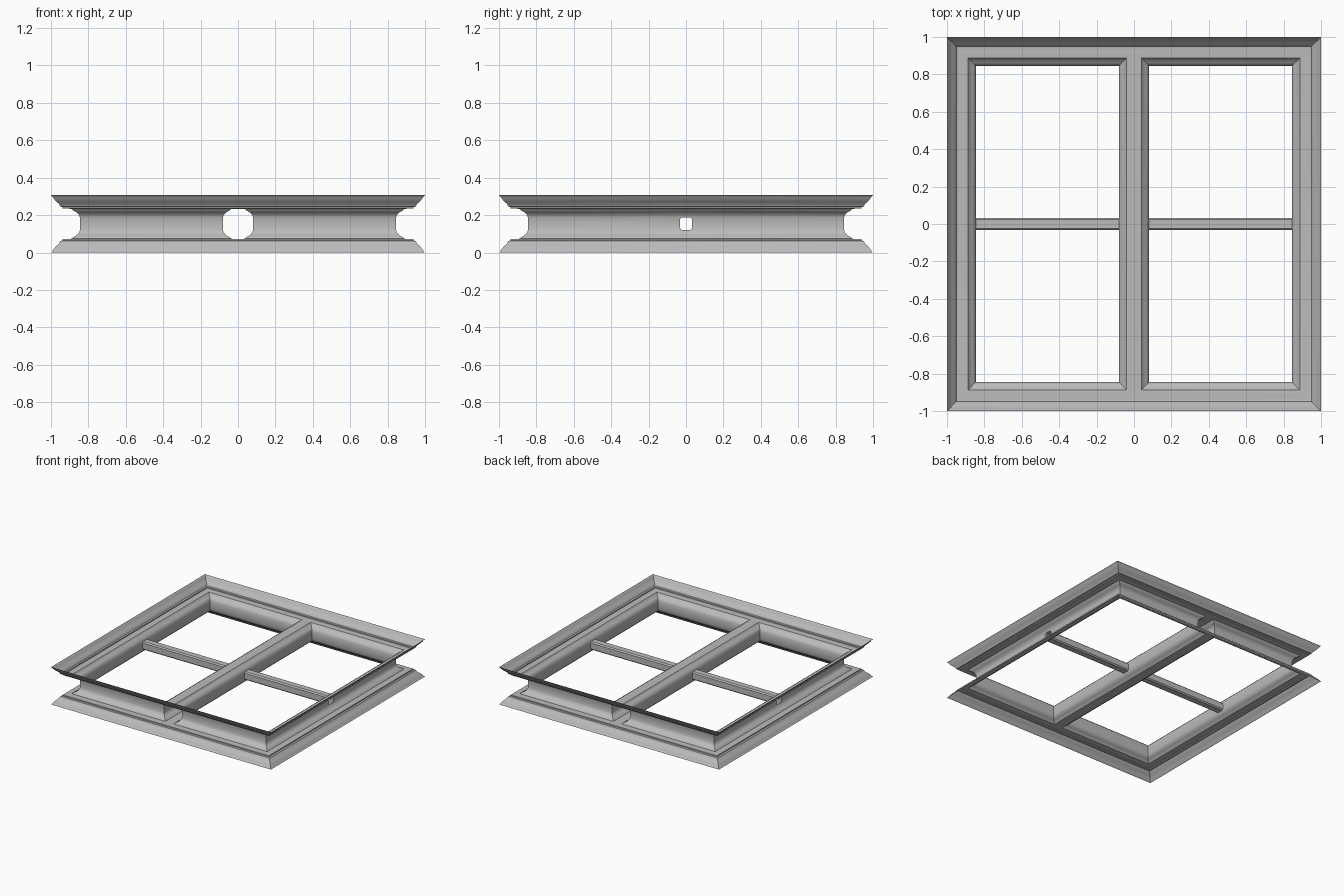
import bpy
import math

if "Cube" in bpy.data.objects:
    bpy.data.objects.remove(bpy.data.objects["Cube"], do_unlink=True)

MID = 0.1535      # mid height of the frame
OPEN = 0.845      # half size of the glazed area
BAR = 0.081       # half width of the mullion
H = 0.033         # half size of the crossbar
LIP = 0.05        # width of the moulding round each pane

gray = bpy.data.materials.new("window gray")
gray.use_nodes = True
color = (0.5, 0.5, 0.5, 1)
gray.diffuse_color = color
gray.node_tree.nodes["Principled BSDF"].inputs["Base Color"].default_value = color


def make(name, verts, faces):
    mesh = bpy.data.meshes.new(name)
    mesh.from_pydata(verts, [], faces)
    mesh.materials.append(gray)
    obj = bpy.data.objects.new(name, mesh)
    bpy.context.collection.objects.link(obj)
    bpy.ops.object.select_all(action="DESELECT")
    obj.select_set(True)
    bpy.context.view_layer.objects.active = obj
    bpy.ops.object.shade_smooth_by_angle(angle=math.radians(35))
    return obj


def loft(loops, skip=lambda band, side: False):
    """Join closed loops of points with quads, facing inward."""
    n = len(loops[0])
    verts = [p for loop in loops for p in loop]
    faces = []
    for band in range(len(loops) - 1):
        for i in range(n):
            if not skip(band, i):
                j, a, b = (i + 1) % n, band * n, (band + 1) * n
                faces.append((b + i, b + j, a + j, a + i))
    return verts, faces


def rect(x0, x1, y, z):
    """Rectangle with extra points where the crossbar meets its sides."""
    return [(x1, -y, z), (x1, -H, z), (x1, H, z), (x1, y, z),
            (x0, y, z), (x0, H, z), (x0, -H, z), (x0, -y, z)]


# Flared outer moulding: half width and height above the middle
flare = [(OPEN + LIP, 0.08), (0.905, 0.081), (0.937, 0.081), (0.938, 0.089),
         (0.95, 0.092), (0.957, 0.107), (0.972, 0.119), (0.988, 0.138),
         (0.992, 0.146), (1.0, MID)]
make("outer_frame_upper",
     *loft([rect(-w, w, w, MID + z) for w, z in flare]))
make("outer_frame_lower",
     *loft([rect(-w, w, w, MID - z) for w, z in reversed(flare)]))

# Rounded moulding round each pane: offset and height above the middle
lip = [(0, H), (0.005, 0.047), (0.017, 0.061), (0.038, 0.072),
       (0.042, 0.079), (LIP, 0.08)]
section = [(d, -z) for d, z in reversed(lip)] + lip
wall = len(lip) - 1
for side, x0, x1 in (("left", BAR, OPEN), ("right", -OPEN, -BAR)):
    loops = [rect(x0 - d, x1 + d, OPEN + d, MID + z) for d, z in section]
    make("sash_" + side,
         *loft(loops, lambda band, i: band == wall and i in (1, 5)))

    # Hollow crossbar with chamfered corners, open at both ends
    c = H * 0.72
    ring = [(H, -c), (H, c), (c, H), (-c, H), (-H, c), (-H, -c), (-c, -H), (c, -H)]
    verts, faces = loft([[(x, y, MID + z) for y, z in ring] for x in (x1, x0)])
    # Small corner webs closing the wall round the tube
    for x in (x0, x1):
        for sy in (-1, 1):
            for sz in (-1, 1):
                k = len(verts)
                verts += [(x, sy * y, MID + sz * z)
                          for y, z in ((H, H), (H, c), (c, H))]
                flip = sy * sz * (1 if x == x0 else -1) > 0
                faces.append((k, k + 2, k + 1) if flip else (k, k + 1, k + 2))
    make("crossbar_" + side, verts, faces)

# Flat strips closing the top and bottom of the mullion
for name, s in (("upper", 1), ("lower", -1)):
    w, y, z = BAR - LIP, OPEN + LIP, MID + s * 0.08
    strip = [(-w, -y, z), (w, -y, z), (w, y, z), (-w, y, z)]
    make("mullion_strip_" + name, strip, [(0, 1, 2, 3)[::s]])
